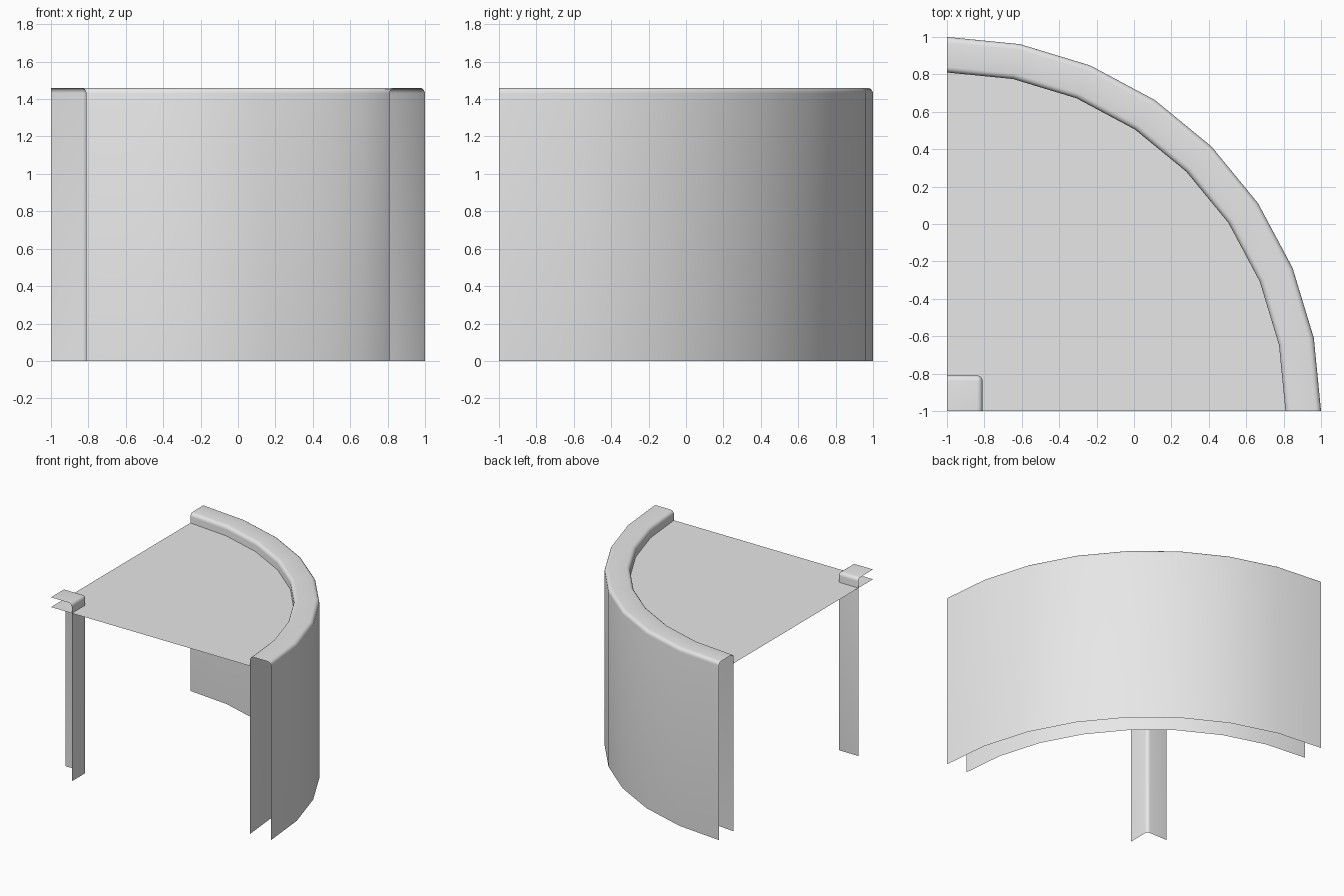
import bpy, bmesh, math

old = bpy.data.objects.get("Cube")
if old:
    bpy.data.objects.remove(old, do_unlink=True)

HEIGHT, FLOOR = 1.46, 1.38
R_OUT, R_IN, ROUND, STEPS = 2.0, 1.81, 0.03, 8

grey = bpy.data.materials.new("light_grey")
grey.use_nodes = True
colour = (0.8, 0.8, 0.8, 1)
grey.diffuse_color = colour
grey.node_tree.nodes["Principled BSDF"].inputs["Base Color"].default_value = colour


def finish(name, bm, smooth=False):
    mesh = bpy.data.meshes.new(name)
    bm.to_mesh(mesh)
    bm.free()
    mesh.materials.append(grey)
    obj = bpy.data.objects.new(name, mesh)
    bpy.context.collection.objects.link(obj)
    if smooth:
        bpy.ops.object.select_all(action='DESELECT')
        obj.select_set(True)
        bpy.context.view_layer.objects.active = obj
        bpy.ops.object.shade_smooth_by_angle(angle=math.radians(35))
    return obj


def on_arc(radius, i, z):
    a = math.pi / 2 * i / STEPS
    return (radius * math.cos(a) - 1, radius * math.sin(a) - 1, z)


# Curved hollow wall: a rounded, open-bottomed profile swept a quarter turn
profile = [(R_IN, 0)]
for centre, start in ((R_IN + ROUND, math.pi), (R_OUT - ROUND, math.pi / 2)):
    for k in range(5):
        a = start - math.pi / 2 * k / 4
        profile.append((centre + ROUND * math.cos(a), HEIGHT - ROUND + ROUND * math.sin(a)))
profile.append((R_OUT, 0))
bm = bmesh.new()
rings = [[bm.verts.new(on_arc(r, i, z)) for r, z in profile] for i in range(STEPS + 1)]
for a, b in zip(rings, rings[1:]):
    for k in range(len(profile) - 1):
        bm.faces.new((a[k], a[k + 1], b[k + 1], b[k]))
bm.normal_update()
for f in bm.faces:
    if abs(f.normal.z) > 0.9:
        if f.normal.z < 0:
            bmesh.ops.reverse_faces(bm, faces=bm.faces[:])
        break
finish("curved_wall", bm, True)

# Quarter-round deck
bm = bmesh.new()
corner = bm.verts.new((-1, -1, FLOOR))
bm.faces.new([corner] + [bm.verts.new(on_arc(R_IN, i, FLOOR)) for i in range(STEPS + 1)])
finish("deck", bm)

# Triangular marker on the deck
bm = bmesh.new()
bm.faces.new([bm.verts.new((x, y, FLOOR + 0.003))
              for x, y in ((-0.55, -0.06), (-0.37, -0.59), (-0.02, -0.25))])
finish("triangle_marker", bm)

# Corner post: a box left open on its two outer sides and underneath
bm = bmesh.new()
side = R_OUT - R_IN
bmesh.ops.create_cube(bm, size=1)
for v in bm.verts:
    v.co = (-1 + (v.co.x + 0.5) * side, -1 + (v.co.y + 0.5) * side, (v.co.z + 0.5) * HEIGHT)
bm.normal_update()
bmesh.ops.delete(bm, geom=[f for f in bm.faces if sum(f.normal) < 0], context='FACES')
inner = [e for e in bm.edges if len(e.link_faces) == 2]
bmesh.ops.bevel(bm, geom=inner, offset=0.028, segments=4, profile=0.5, affect='EDGES')
finish("corner_post", bm, True)
